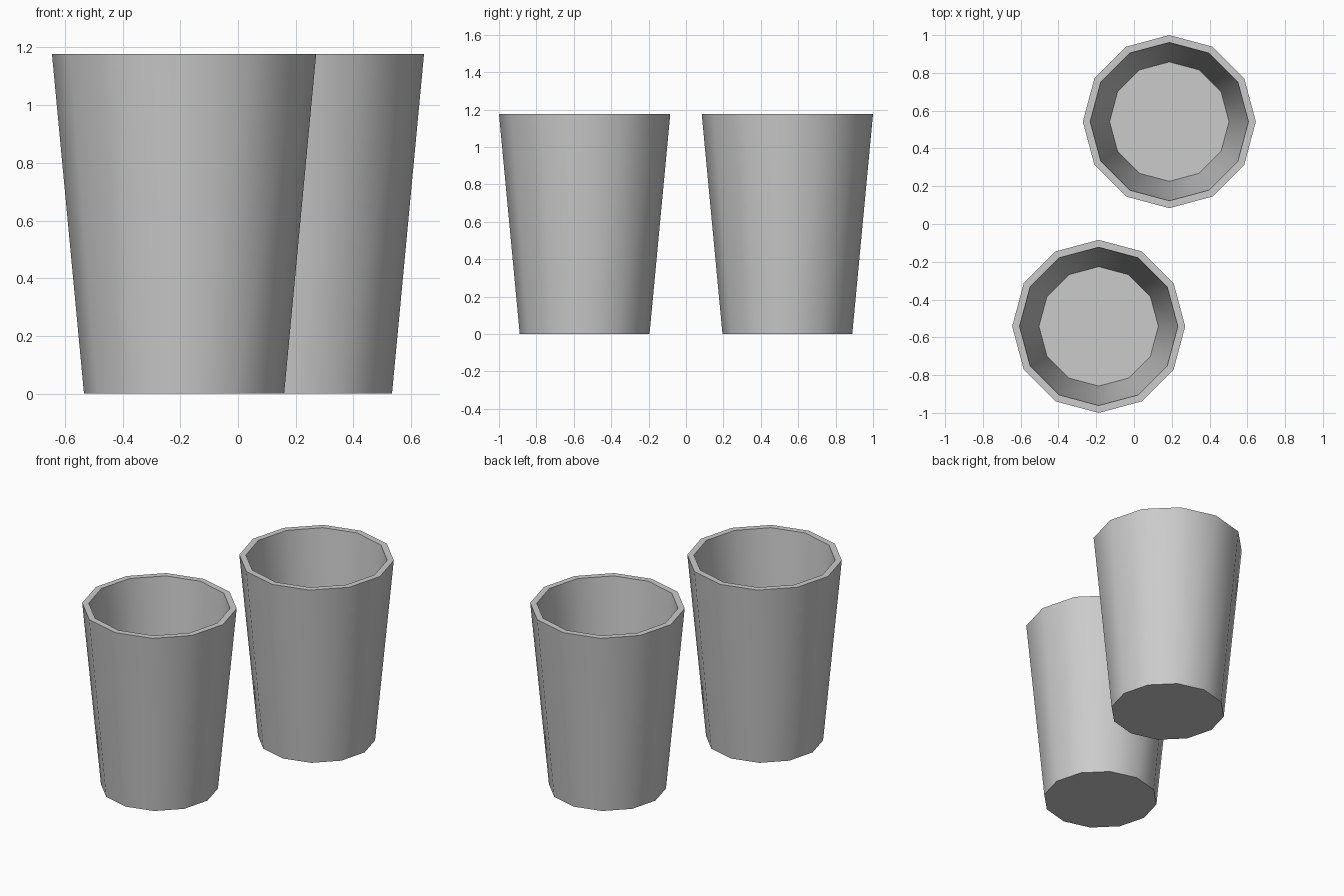
import bpy, bmesh, math

cube = bpy.data.objects.get("Cube")
if cube:
    bpy.data.objects.remove(cube, do_unlink=True)

SIDES = 12
# (radius, height) from the base, up the outside, over the rim, down to the inner floor
PROFILE = [(0.347, 0), (0.458, 1.177), (0.419, 1.177), (0.316, 0.07)]

grey = bpy.data.materials.new("plain grey")
grey.use_nodes = True
colour = (0.6, 0.6, 0.6, 1)
grey.diffuse_color = colour
grey.node_tree.nodes["Principled BSDF"].inputs["Base Color"].default_value = colour


def make_cup(name, x, y):
    bm = bmesh.new()
    rings = []
    for r, z in PROFILE:
        angles = [2 * math.pi * i / SIDES for i in range(SIDES)]
        rings.append([bm.verts.new((r * math.cos(a), r * math.sin(a), z)) for a in angles])
    # walls and rim
    for low, high in zip(rings, rings[1:]):
        for i in range(SIDES):
            j = (i + 1) % SIDES
            bm.faces.new((low[i], low[j], high[j], high[i]))
    # underside and inner floor
    bm.faces.new(rings[0][::-1])
    bm.faces.new(rings[-1])
    mesh = bpy.data.meshes.new(name)
    bm.to_mesh(mesh)
    bm.free()
    mesh.materials.append(grey)
    cup = bpy.data.objects.new(name, mesh)
    cup.location = (x, y, 0)
    bpy.context.collection.objects.link(cup)
    # smooth walls, crisp rim and base
    bpy.ops.object.select_all(action="DESELECT")
    cup.select_set(True)
    bpy.context.view_layer.objects.active = cup
    bpy.ops.object.shade_smooth_by_angle(angle=math.radians(40))


make_cup("front_cup", -0.187, -0.542)
make_cup("back_cup", 0.187, 0.542)
